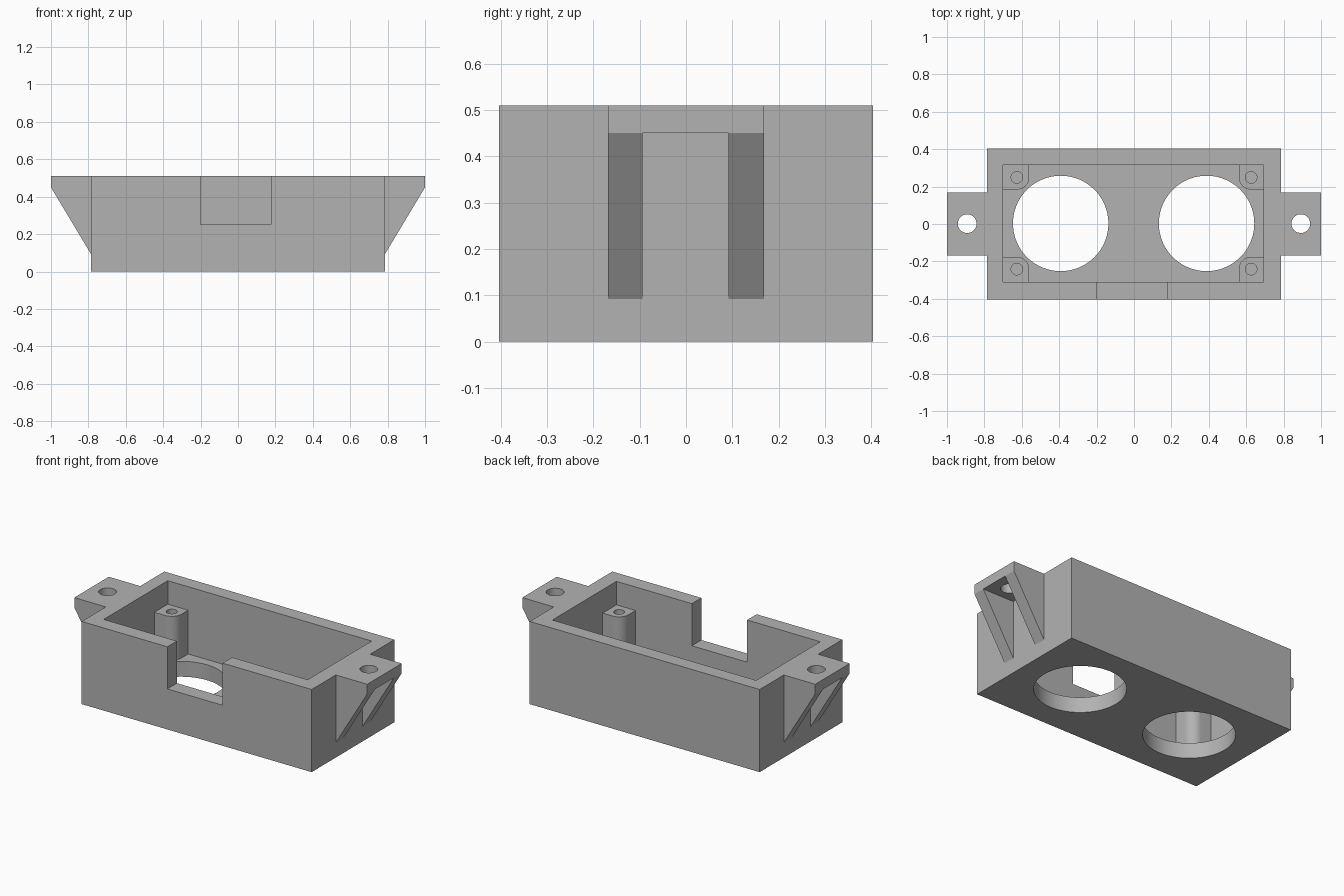
import bpy, bmesh, math
from mathutils import Vector

default = bpy.data.objects.get("Cube")
if default:
    bpy.data.objects.remove(default, do_unlink=True)

grey = bpy.data.materials.new("plain grey")
grey.use_nodes = True
colour = (0.45, 0.45, 0.45, 1)
grey.diffuse_color = colour
grey.node_tree.nodes["Principled BSDF"].inputs["Base Color"].default_value = colour


def prism(name, outline, direction):
    """Extrude a closed outline of 3D points along a direction."""
    bm = bmesh.new()
    face = bm.faces.new([bm.verts.new(p) for p in outline])
    made = bmesh.ops.extrude_face_region(bm, geom=[face])["geom"]
    moved = [v for v in made if isinstance(v, bmesh.types.BMVert)]
    bmesh.ops.translate(bm, verts=moved, vec=Vector(direction))
    bmesh.ops.recalc_face_normals(bm, faces=bm.faces)
    mesh = bpy.data.meshes.new(name)
    bm.to_mesh(mesh)
    bm.free()
    mesh.materials.append(grey)
    obj = bpy.data.objects.new(name, mesh)
    bpy.context.collection.objects.link(obj)
    return obj


def box(name, x0, x1, y0, y1, z0, z1):
    return prism(name, [(x0, y0, z0), (x1, y0, z0), (x1, y1, z0), (x0, y1, z0)],
                 (0, 0, z1 - z0))


def cylinder(name, x, y, radius, z0, z1, sides=64):
    angles = [math.tau * i / sides for i in range(sides)]
    return prism(name, [(x + radius * math.cos(a), y + radius * math.sin(a), z0)
                        for a in angles], (0, 0, z1 - z0))


def cut(obj, *cutters):
    """Subtract each cutter, then discard it."""
    bpy.context.view_layer.objects.active = obj
    for cutter in cutters:
        cutter.hide_render = True
        mod = obj.modifiers.new("cut", 'BOOLEAN')
        mod.operation, mod.solver, mod.object = 'DIFFERENCE', 'EXACT', cutter
        bpy.ops.object.modifier_apply(modifier=mod.name)
        bpy.data.objects.remove(cutter, do_unlink=True)


def smooth(obj):
    bpy.ops.object.select_all(action='DESELECT')
    obj.select_set(True)
    bpy.context.view_layer.objects.active = obj
    bpy.ops.object.shade_smooth_by_angle(angle=math.radians(30))


TOP, FLOOR, HALF_X, HALF_Y = 0.51, 0.095, 0.785, 0.403

# Open tray with two round floor openings and a notch in the front wall
tray = box("tray", -HALF_X, HALF_X, -HALF_Y, HALF_Y, 0, TOP)
cut(tray,
    box("cavity", -0.70, 0.692, -0.31, 0.315, FLOOR, 1),
    box("notch", -0.20, 0.177, -0.6, -0.2, 0.25, 1),
    cylinder("left_opening", 0.388, 0.003, 0.255, -0.1, 0.3, 96),
    cylinder("right_opening", -0.392, 0.003, 0.255, -0.1, 0.3, 96))
smooth(tray)

# Rounded corner posts with blind screw holes
for sx, x_name in ((1, "left"), (-1, "right")):
    for sy, y_name in ((1, "back"), (-1, "front")):
        cx, cy = sx * 0.626, 0.004 + sy * 0.245
        r, out = 0.065, 0.08
        profile = [(out, -r), (out, out), (-r, out)]
        profile += [(r * math.cos(a), r * math.sin(a)) for a in
                    (math.pi + math.pi / 2 * i / 12 for i in range(13))]
        post = prism(f"{y_name}_{x_name}_post",
                     [(cx + sx * u, cy + sy * v, FLOOR - 0.01) for u, v in profile],
                     (0, 0, 0.28))
        cut(post, cylinder("screw_hole", cx, cy, 0.031, FLOOR + 0.01, 1, 32))
        smooth(post)

# Mounting ears: a plate on two triangular gussets
for s, side in ((1, "left"), (-1, "right")):
    profile = [(HALF_X, 0.092), (1, 0.45), (1, TOP), (HALF_X, TOP)]
    ear = prism(f"{side}_mounting_ear", [(s * x, -0.168, z) for x, z in profile],
                (0, 0.336, 0))
    xs = sorted((s * 0.7, s * 1.1))
    cut(ear,
        box("gusset_gap", xs[0], xs[1], -0.094, 0.092, 0, 0.45),
        cylinder("mounting_hole", s * 0.892, 0.002, 0.05, 0.3, 1, 48))
    smooth(ear)
